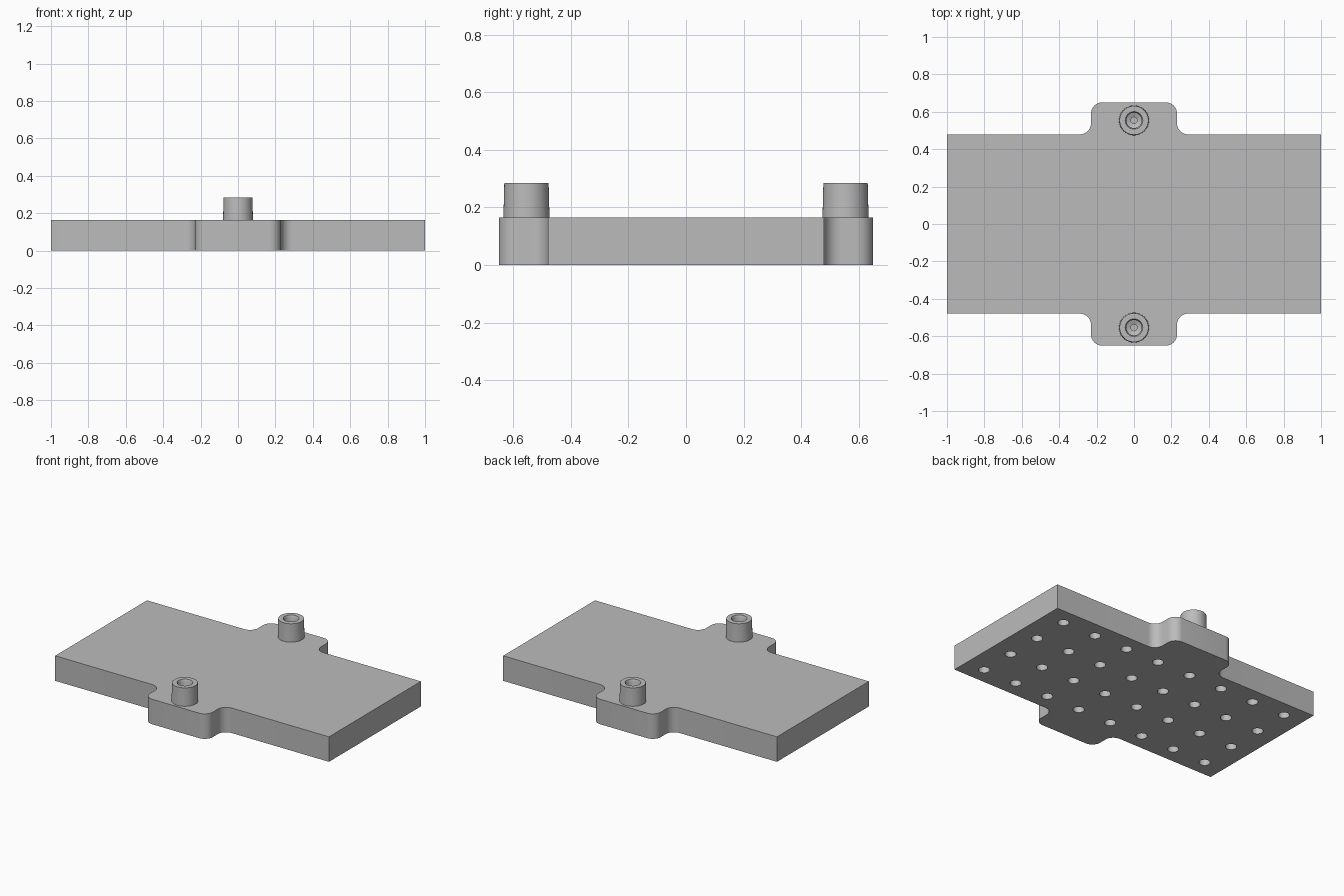
import bpy, bmesh, math
from mathutils import Vector

if "Cube" in bpy.data.objects:
    bpy.data.objects.remove(bpy.data.objects["Cube"], do_unlink=True)

HALF_X, HALF_Y, THICK = 1.0, 0.479, 0.165
TAB_X, TAB_Y, FILLET = 0.23, 0.65, 0.06
POST_Y, POST_TOP = 0.554, 0.285
PITCH, HOLE_R, HOLE_DEPTH = 0.246, 0.034, 0.12

grey = bpy.data.materials.new("plain_grey")
grey.use_nodes = True
colour = (0.5, 0.5, 0.5, 1)
grey.diffuse_color = colour
grey.node_tree.nodes["Principled BSDF"].inputs["Base Color"].default_value = colour


def make_object(name, bm):
    bmesh.ops.recalc_face_normals(bm, faces=bm.faces)
    mesh = bpy.data.meshes.new(name)
    bm.to_mesh(mesh)
    bm.free()
    mesh.materials.append(grey)
    obj = bpy.data.objects.new(name, mesh)
    bpy.context.collection.objects.link(obj)
    return obj


def activate(obj):
    bpy.ops.object.select_all(action='DESELECT')
    obj.select_set(True)
    bpy.context.view_layer.objects.active = obj


def smooth(obj):
    activate(obj)
    bpy.ops.object.shade_smooth_by_angle(angle=math.radians(35))


def arc(cx, cy, start, end, steps=10):
    angles = [math.radians(start + (end - start) * i / steps) for i in range(steps + 1)]
    return [(cx + FILLET * math.cos(a), cy + FILLET * math.sin(a)) for a in angles]


# Plate outline: one quarter, mirrored around both axes
quarter = [(HALF_X, HALF_Y)]
quarter += arc(TAB_X + FILLET, HALF_Y + FILLET, 270, 180)
quarter += arc(TAB_X - FILLET, TAB_Y - FILLET, 0, 90)
half = quarter + [(-x, y) for x, y in reversed(quarter)]
outline = half + [(-x, -y) for x, y in half]

bm = bmesh.new()
base = bm.faces.new([bm.verts.new((x, y, 0)) for x, y in outline])
top = bmesh.ops.extrude_face_region(bm, geom=[base], use_keep_orig=True)
bmesh.ops.translate(bm, vec=(0, 0, THICK),
                    verts=[v for v in top["geom"] if isinstance(v, bmesh.types.BMVert)])
plate = make_object("plate", bm)


def cut(target, cylinders):
    """Drill upright cylinders given as (x, y, z_low, z_high, radius)."""
    cb = bmesh.new()
    for x, y, low, high, radius in cylinders:
        new = bmesh.ops.create_cone(cb, cap_ends=True, segments=32, radius1=radius,
                                    radius2=radius, depth=high - low)
        bmesh.ops.translate(cb, verts=new["verts"], vec=(x, y, (low + high) / 2))
    cutter = make_object("drill_cutter", cb)
    cutter.hide_render = True
    mod = target.modifiers.new("drill", 'BOOLEAN')
    mod.operation, mod.solver, mod.object = 'DIFFERENCE', 'EXACT', cutter
    activate(target)
    bpy.ops.object.modifier_apply(modifier=mod.name)
    bpy.data.objects.remove(cutter, do_unlink=True)


# Grid of blind holes in the underside, and the bores below the posts
holes = [((i - 3.5) * PITCH, (j - 1.5) * PITCH, -0.05, HOLE_DEPTH, HOLE_R)
         for i in range(8) for j in range(4)]
bores = [(0, side * POST_Y, 0.06, THICK + 0.05, 0.017) for side in (-1, 1)]
cut(plate, holes + bores)
smooth(plate)

# Hollow tapered posts, turned from a profile of (radius, height)
profile = [(0.08, THICK), (0.077, POST_TOP), (0.047, POST_TOP),
           (0.041, POST_TOP - 0.012), (0.041, THICK + 0.01), (0.017, THICK)]
for name, side in (("front_post", -1), ("back_post", 1)):
    bm = bmesh.new()
    verts = [bm.verts.new((r, 0, z)) for r, z in profile]
    edges = [bm.edges.new(pair) for pair in zip(verts, verts[1:])]
    bmesh.ops.spin(bm, geom=verts + edges, cent=(0, 0, 0), axis=(0, 0, 1),
                   angle=math.tau, steps=48)
    bmesh.ops.remove_doubles(bm, verts=bm.verts, dist=0.0001)
    bmesh.ops.translate(bm, verts=bm.verts, vec=Vector((0, side * POST_Y, 0)))
    post = make_object(name, bm)
    # Outward facing check for the open shell
    wall = max(post.data.polygons, key=lambda p: (p.center.xy - Vector((0, side * POST_Y))).length)
    if wall.normal.xy.dot(wall.center.xy - Vector((0, side * POST_Y))) < 0:
        post.data.flip_normals()
    smooth(post)
